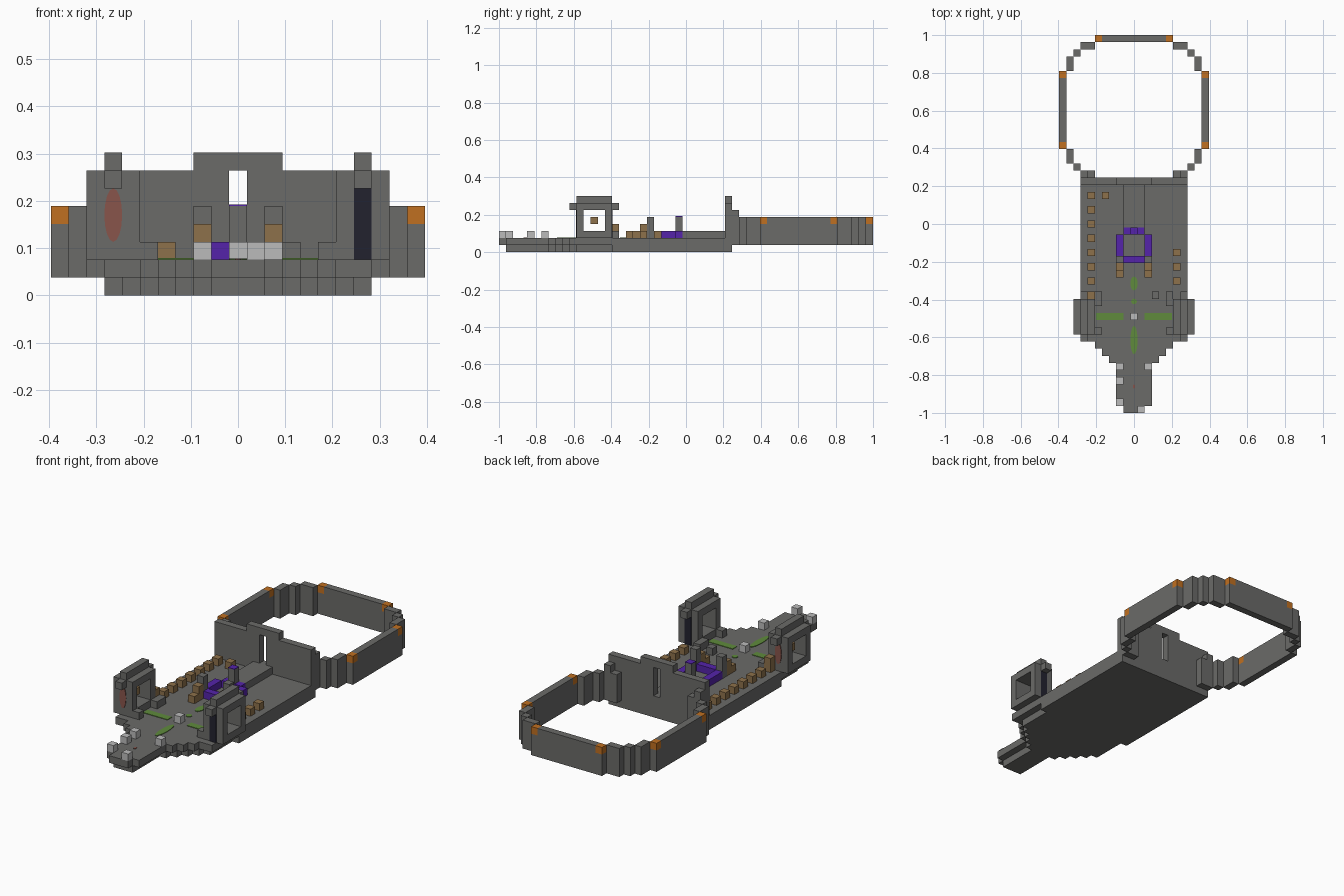
import bpy, bmesh, math
from mathutils import Matrix, Vector

cube = bpy.data.objects.get("Cube")
if cube:
    bpy.data.objects.remove(cube, do_unlink=True)

U = 2 / 53          # size of one block
W = 21              # blocks across the full width


def material(name, r, g, b):
    m = bpy.data.materials.new(name)
    m.use_nodes = True
    m.diffuse_color = (r, g, b, 1)
    bsdf = next(n for n in m.node_tree.nodes if n.type == 'BSDF_PRINCIPLED')
    bsdf.inputs["Base Color"].default_value = (r, g, b, 1)
    return m


grey = material("hull grey", .145, .145, .14)
orange = material("lamp orange", .53, .16, .015)
brown = material("console brown", .27, .165, .07)
white = material("light grey", .5, .5, .5)
purple = material("purple", .09, .017, .4)
green = material("marking green", .115, .26, .045)
red = material("faded red", .25, .09, .07)
navy = material("dark navy", .016, .016, .028)


def finish(name, bm, mat):
    mesh = bpy.data.meshes.new(name)
    bm.to_mesh(mesh)
    bm.free()
    mesh.materials.append(mat)
    ob = bpy.data.objects.new(name, mesh)
    bpy.context.collection.objects.link(ob)
    return ob


def mirrored(boxes):
    return boxes + [(W - b, W - a, *rest) for a, b, *rest in boxes]


def blocks(name, mat, boxes):
    """Boxes given in block units as x0, x1, y0, y1, z0, z1."""
    bm = bmesh.new()
    for x0, x1, y0, y1, z0, z1 in boxes:
        size = Matrix.Diagonal((x1 - x0, y1 - y0, z1 - z0, 1))
        mid = Vector(((x0 + x1 - W) / 2, (y0 + y1) / 2, (z0 + z1) / 2))
        bmesh.ops.create_cube(bm, size=1, matrix=Matrix.Translation(mid) @ size)
    bmesh.ops.scale(bm, vec=(U, U, U), verts=bm.verts)
    bmesh.ops.translate(bm, vec=(0, -1, 0), verts=bm.verts)
    return finish(name, bm, mat)


def cell(x, y, z, tall=1):
    return (x, x + 1, y, y + 1, z, z + tall)


def slab(width, y0, y1, z):
    return ((W - width) / 2, (W + width) / 2, y0, y1, z, z + 1)


def oval(name, mat, center, sx, sy, upright=False):
    """Thin painted oval, lying flat or standing upright."""
    bm = bmesh.new()
    bmesh.ops.create_cone(bm, cap_ends=True, segments=16, radius1=1, radius2=1, depth=.006)
    bmesh.ops.scale(bm, vec=(sx, sy, 1), verts=bm.verts)
    if upright:
        bmesh.ops.rotate(bm, matrix=Matrix.Rotation(math.pi / 2, 3, 'X'), verts=bm.verts)
    bmesh.ops.translate(bm, vec=center, verts=bm.verts)
    return finish(name, bm, mat)


# Stepped deck and its narrower keel layer
blocks("deck", grey, [slab(15, 10, 33, 1), slab(11, 9, 10, 1), slab(9, 8, 9, 1),
                      slab(7, 7, 8, 1), slab(5, 1, 7, 1), slab(3, 0, 1, 1)])
blocks("keel", grey, [slab(15, 16, 33, 0), slab(13, 11, 16, 0), slab(11, 10, 11, 0),
                      slab(9, 9, 10, 0), slab(7, 8, 9, 0), slab(5, 7, 8, 0), slab(3, 1, 7, 0)])

# Rear wall with a narrow slot and raised middle
blocks("rear_wall", grey, mirrored([(3, 10, 32, 33, 2, 7), (8, 10, 32, 33, 7, 8)])
       + [cell(10, 32, 2), cell(10, 32, 7)])
blocks("wall_stubs", grey, mirrored([cell(3, 33, 5)]))

# Rear hoop: one quarter mirrored across, lamps on top of its corners
quarter = [(3, 5, 33, 34), (2, 3, 34, 35), (1, 2, 35, 37), (1, 2, 48, 50),
           (2, 3, 50, 51), (3, 5, 51, 52)]
blocks("hoop", grey, mirrored([(*q, 1, 5) for q in quarter]
       + [(0, 1, 37, 48, 1, 4), (0, 1, 38, 47, 4, 5)])
       + [(5, 16, 52, 53, 1, 4), (6, 15, 52, 53, 4, 5)])
blocks("hoop_lamps", orange, mirrored([cell(0, 37, 4), cell(0, 47, 4), cell(5, 52, 4)]))

# Side pods: square frames open through the middle
pod = [(2, 5, 11, 16, 2, 3), (2, 5, 11, 16, 6, 7), (2, 5, 11, 12, 3, 6), (2, 5, 15, 16, 3, 6),
       (3, 4, 11, 16, 7, 8), cell(3, 10, 6), cell(3, 16, 6)]
for side in ("right", "left"):
    flip = side == "left"
    blocks(side + "_pod", grey, [(W - b, W - a, *r) if flip else (a, b, *r) for a, b, *r in pod])
blocks("pod_feet", grey, mirrored([cell(5, 11, 2), (5, 6, 15, 17, 2, 3)]))

# Painted pod panels on front and back faces
for y, end in ((11, "front"), (16, "back")):
    oval("red_panel_" + end, red, (-7 * U, y * U - 1, 4.5 * U), U / 2, 1.5 * U, True)
    blocks("navy_panel_" + end, navy, [(17, 18, y - .08, y + .08, 2, 6)])

# Crew consoles along the sides
blocks("consoles", brown, [cell(4, y, 2) for y in range(18, 31, 2)]
       + [cell(16, y, 2) for y in (18, 20, 22)]
       + [cell(6, 30, 2), cell(4, 16, 2, 2), cell(3, 13, 4)])
blocks("helm_seats", brown, mirrored([cell(8, 19, 2), cell(8, 20, 2, 2)]))

# Central throne, posts and walkway
blocks("throne_ring", purple, mirrored([(8, 9, 22, 25, 2, 3)])
       + [(9, 12, 21, 22, 2, 3), (9, 12, 25, 26, 2, 3)])
blocks("throne_posts", grey, mirrored([cell(8, 21, 2, 3)]) + [cell(10, 25, 3, 2)])
blocks("throne_post_cap", purple, [(10, 11, 25, 26, 5, 5.1)])
blocks("walkway", grey, [(9, 12, 26, 32, 2, 3)])
blocks("deck_box", grey, [cell(13, 16, 2)])

# Pale blocks on the nose and foredeck
blocks("nose_blocks", white, [cell(x, y, 2) for x, y in
                              ((8, 6), (12, 6), (8, 4), (8, 1), (11, 0), (10, 13))])

# Painted deck markings
top = 2 * U
for y, half in ((-.315, .037), (-.41, .015), (-.615, .075)):
    oval("deck_mark", green, (0, y, top), min(half, U / 2), half)
blocks("deck_stripes", green, mirrored([(5.2, 9, 13, 14, 2, 2.08)]))
oval("nose_dot", red, (0, -.86, top), .006, .01)
